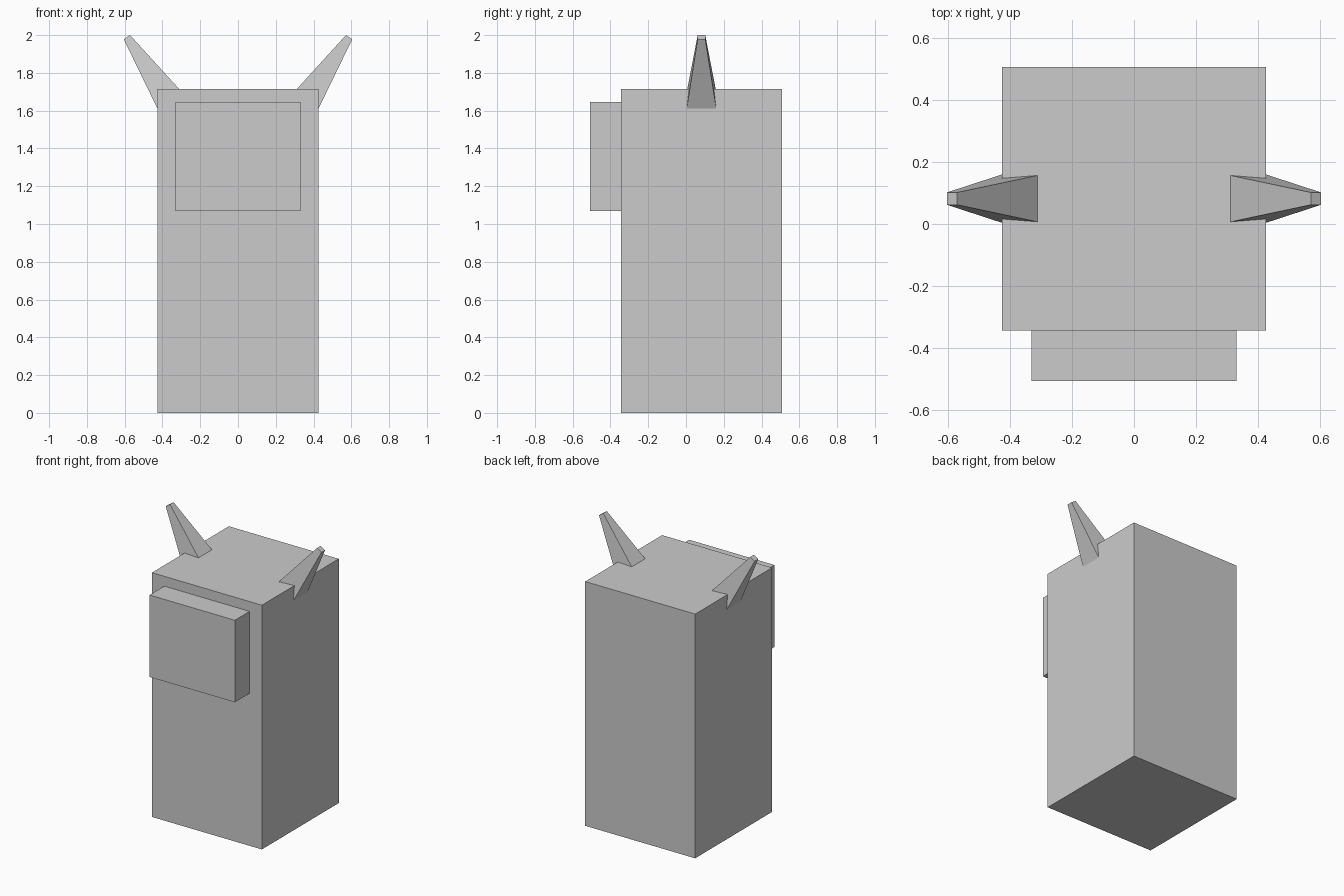
import bpy, bmesh, math
from mathutils import Matrix, Vector

if "Cube" in bpy.data.objects:
    bpy.data.objects.remove(bpy.data.objects["Cube"])


def make_object(name, bm):
    mesh = bpy.data.meshes.new(name)
    bm.to_mesh(mesh)
    bm.free()
    obj = bpy.data.objects.new(name, mesh)
    bpy.context.collection.objects.link(obj)
    return obj


def box(name, lo, hi):
    lo, hi = Vector(lo), Vector(hi)
    bm = bmesh.new()
    bmesh.ops.create_cube(bm, size=1, matrix=Matrix.Translation((lo + hi) / 2)
                          @ Matrix.Diagonal((*(hi - lo), 1)))
    return make_object(name, bm)


def horn(name, side):
    # Square tapered spike, leaning outward, its root sunk in the body
    length, tip_half = 0.5, 0.02
    root_half = tip_half + length * math.tan(math.radians(8.2))
    tilt = Matrix.Rotation(side * math.radians(34.1), 4, 'Y')
    tip = Vector((side * 0.588, 0.082, 1.989))
    bm = bmesh.new()
    bmesh.ops.create_cone(
        bm, cap_ends=True, segments=4,
        radius1=root_half * math.sqrt(2), radius2=tip_half * math.sqrt(2), depth=length,
        matrix=Matrix.Translation(tip) @ tilt @ Matrix.Translation((0, 0, -length / 2))
        @ Matrix.Rotation(math.pi / 4, 4, 'Z'))
    return make_object(name, bm)


# Body block and face panel
box("body", (-0.427, -0.345, 0), (0.427, 0.508, 1.715))
box("face_panel", (-0.331, -0.508, 1.07), (0.331, -0.345, 1.646))

# Pair of horns
for label, side in (("left", -1), ("right", 1)):
    horn(label + "_horn", side)
